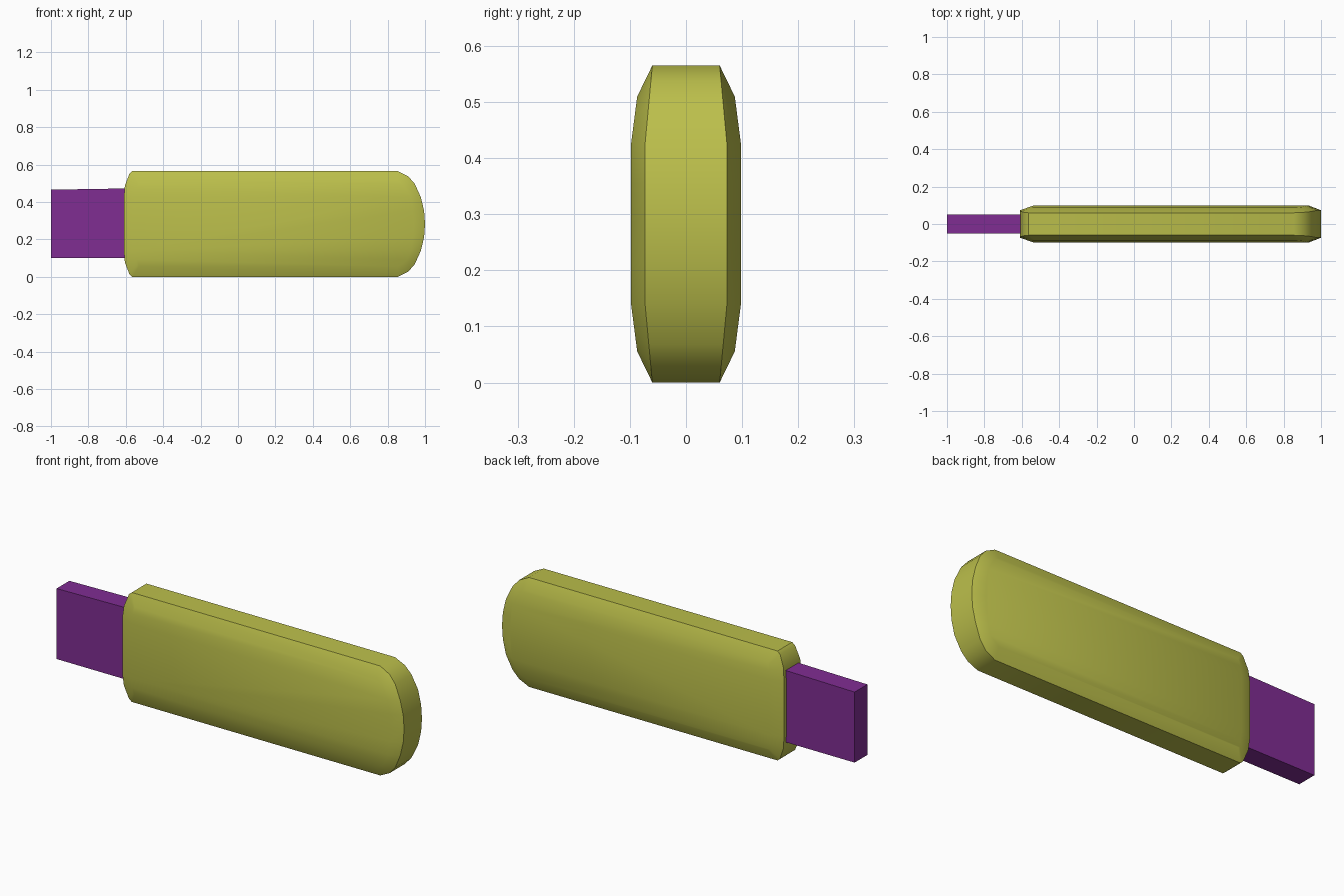
import bpy, bmesh, math

cube = bpy.data.objects.get("Cube")
if cube:
    bpy.data.objects.remove(cube, do_unlink=True)

MID = 0.2825  # height of the long axis


def material(name, rgb):
    m = bpy.data.materials.new(name)
    m.use_nodes = True
    m.diffuse_color = (*rgb, 1)
    bsdf = next(n for n in m.node_tree.nodes if n.type == 'BSDF_PRINCIPLED')
    bsdf.inputs["Base Color"].default_value = (*rgb, 1)
    return m


def make_object(name, bm, mat, smooth=False):
    bmesh.ops.recalc_face_normals(bm, faces=bm.faces)
    me = bpy.data.meshes.new(name)
    bm.to_mesh(me)
    bm.free()
    me.materials.append(mat)
    ob = bpy.data.objects.new(name, me)
    bpy.context.collection.objects.link(ob)
    bpy.ops.object.select_all(action='DESELECT')
    ob.select_set(True)
    bpy.context.view_layer.objects.active = ob
    if smooth:
        bpy.ops.object.shade_smooth_by_angle(angle=math.radians(35))
    return ob


yellow = material("olive yellow plastic", (0.50, 0.52, 0.07))
purple = material("purple connector", (0.215, 0.026, 0.29))

# Upper half outlines (x, height above the axis), from the flat end to the round end
RIM = [(-0.61, 0.142), (-0.605, 0.205), (-0.58, 0.27), (-0.565, 0.2825), (0.855, 0.2825),
       (0.91, 0.255), (0.945, 0.215), (0.978, 0.142), (0.995, 0.07), (1.0, 0)]
FACE = [(-0.54, 0.142), (-0.54, 0.19), (-0.54, 0.222), (-0.53, 0.227), (0.855, 0.227),
        (0.88, 0.215), (0.905, 0.19), (0.925, 0.142), (0.935, 0.07), (0.937, 0)]


def loop(half):
    return half + [(x, -h) for x, h in reversed(half[:-1])]


def depth(h, inner, outer, h_outer):
    t = max(0, (abs(h) - 0.142) / (h_outer - 0.142))
    return inner + (outer - inner) * t


# Casing: rim band, sloped bevels and gently crowned broad faces
bm = bmesh.new()
rims = []
for s in (-1, 1):
    rim = [bm.verts.new((x, s * depth(h, 0.073, 0.06, 0.2825), MID + h)) for x, h in loop(RIM)]
    face = [bm.verts.new((x, s * depth(h, 0.098, 0.087, 0.227), MID + h)) for x, h in loop(FACE)]
    rims.append(rim)
    n = len(rim)
    for i in range(n):
        j = (i + 1) % n
        bm.faces.new((rim[i], rim[j], face[j], face[i]))
    bm.faces.new(face[:8])                       # upper strip
    bm.faces.new([face[0]] + face[7:12] + [face[-1]])  # middle panel
    bm.faces.new(face[11:])                      # lower strip
a, b = rims
for i in range(len(a)):
    j = (i + 1) % len(a)
    bm.faces.new((a[i], a[j], b[j], b[i]))
make_object("casing", bm, yellow, smooth=True)

# Connector plug, its root sunk into the casing
bm = bmesh.new()
bmesh.ops.create_cube(bm, size=1)
for v in bm.verts:
    root = v.co.x > 0
    top = 0.473 if root else 0.466
    v.co = (-0.57 if root else -1.0,
            0.052 if v.co.y > 0 else -0.052,
            top if v.co.z > 0 else 0.102)
make_object("connector", bm, purple)
